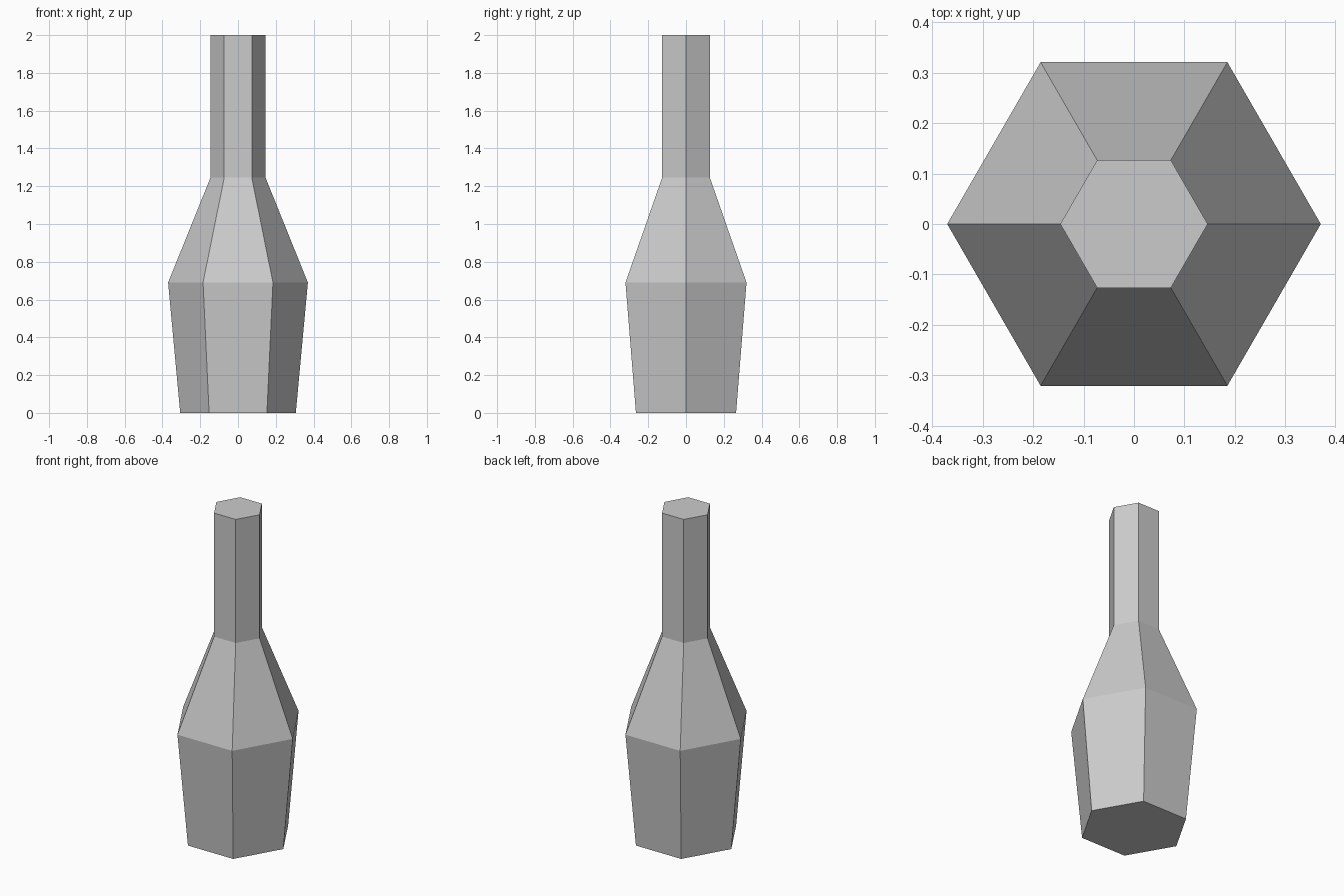
import bpy, bmesh
from math import cos, sin, tau

if "Cube" in bpy.data.objects:
    bpy.data.objects.remove(bpy.data.objects["Cube"])

SIDES = 6
# Bottle profile: (radius, height) from base to lip
PROFILE = [(0.306, 0.0), (0.37, 0.69), (0.146, 1.245), (0.146, 2.0)]

bm = bmesh.new()
rings = [[bm.verts.new((r * cos(tau * i / SIDES), r * sin(tau * i / SIDES), z))
          for i in range(SIDES)] for r, z in PROFILE]

# Body, shoulder and neck walls
for low, high in zip(rings, rings[1:]):
    for i in range(SIDES):
        j = (i + 1) % SIDES
        bm.faces.new((low[i], low[j], high[j], high[i]))

# Closed base and top
bm.faces.new(rings[0][::-1])
bm.faces.new(rings[-1])

mesh = bpy.data.meshes.new("bottle")
bm.to_mesh(mesh)
bm.free()
bottle = bpy.data.objects.new("bottle", mesh)
bpy.context.collection.objects.link(bottle)
